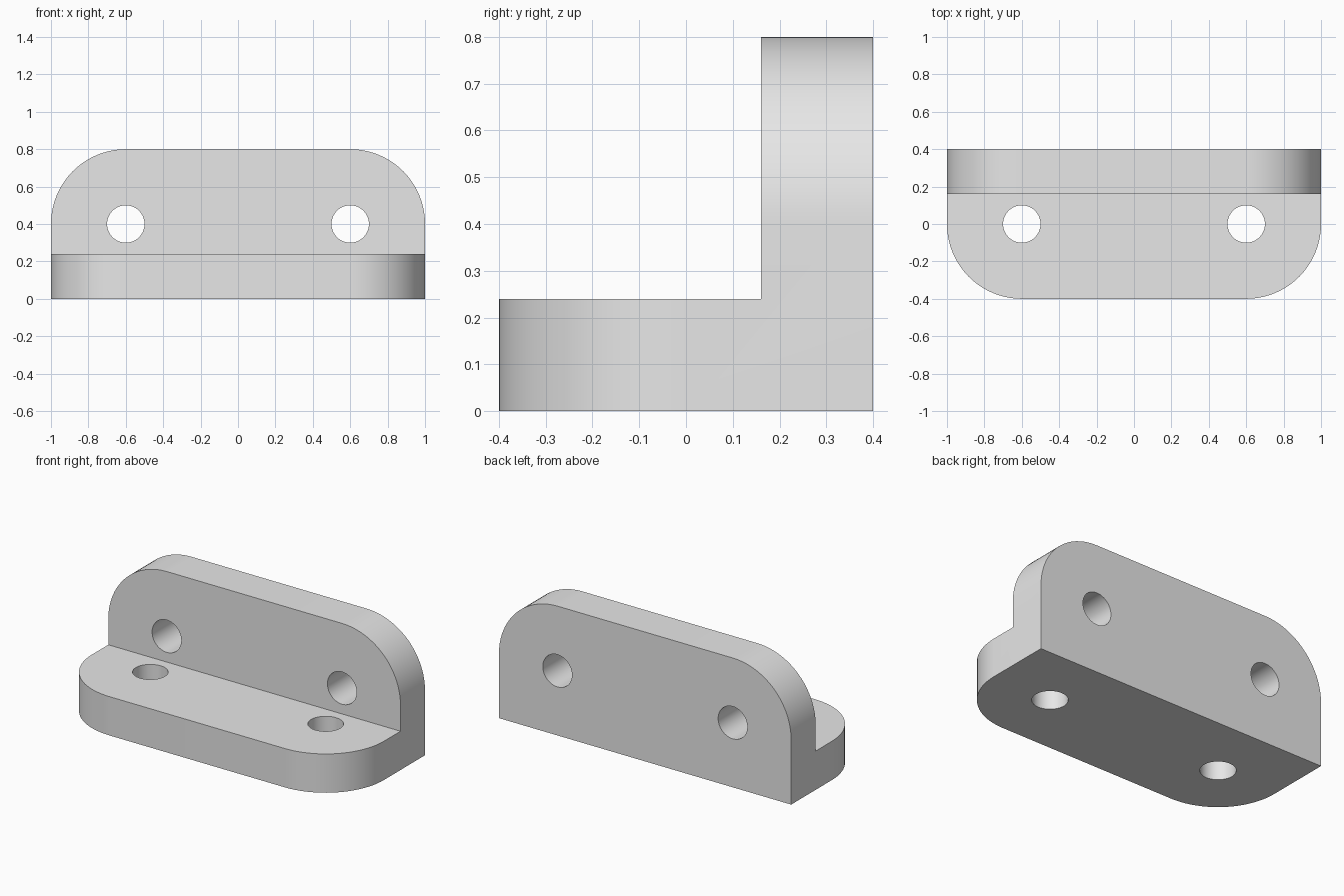
import bpy, bmesh, math
from mathutils import Matrix

default = bpy.data.objects.get("Cube")
if default:
    bpy.data.objects.remove(default, do_unlink=True)

WIDTH, DEPTH, HEIGHT, THICK = 2.0, 0.8, 0.8, 0.24
CORNER, HOLE, HOLE_X = 0.4, 0.1, 0.6
FRONT, BACK = -DEPTH / 2, DEPTH / 2

grey = bpy.data.materials.new("light grey")
grey.use_nodes = True
grey.diffuse_color = (0.8, 0.8, 0.8, 1)
grey.node_tree.nodes["Principled BSDF"].inputs["Base Color"].default_value = grey.diffuse_color


def make_object(name, bm):
    bmesh.ops.recalc_face_normals(bm, faces=bm.faces)
    mesh = bpy.data.meshes.new(name)
    bm.to_mesh(mesh)
    bm.free()
    mesh.materials.append(grey)
    obj = bpy.data.objects.new(name, mesh)
    bpy.context.collection.objects.link(obj)
    return obj


# L-shaped profile extruded across the width
profile = [(FRONT, 0), (BACK, 0), (BACK, HEIGHT), (BACK - THICK, HEIGHT),
           (BACK - THICK, THICK), (FRONT, THICK)]
bm = bmesh.new()
face = bm.faces.new([bm.verts.new((-WIDTH / 2, y, z)) for y, z in profile])
grown = bmesh.ops.extrude_face_region(bm, geom=[face])["geom"]
bmesh.ops.translate(bm, vec=(WIDTH, 0, 0),
                    verts=[v for v in grown if isinstance(v, bmesh.types.BMVert)])
bmesh.ops.recalc_face_normals(bm, faces=bm.faces)


# Round the outer corners of both plates
def is_corner(edge):
    a, b = (v.co for v in edge.verts)
    if abs(a.x - b.x) > 0.01:
        return False
    return all(abs(p.y - FRONT) < 0.001 for p in (a, b)) or \
        all(abs(p.z - HEIGHT) < 0.001 for p in (a, b))


bmesh.ops.bevel(bm, geom=[e for e in bm.edges if is_corner(e)], offset=CORNER,
                offset_type='OFFSET', segments=20, profile=0.5, affect='EDGES')
bracket = make_object("angle_bracket", bm)

# Drill two holes through the base and two through the upright
bm = bmesh.new()
for x in (-HOLE_X, HOLE_X):
    through_base = Matrix.Translation((x, 0, THICK / 2))
    through_upright = (Matrix.Translation((x, BACK - THICK / 2, HEIGHT / 2))
                       @ Matrix.Rotation(math.pi / 2, 4, 'X'))
    for place in (through_base, through_upright):
        bmesh.ops.create_cone(bm, cap_ends=True, segments=48, radius1=HOLE,
                              radius2=HOLE, depth=THICK + 0.04, matrix=place)
drill = make_object("hole_cutter", bm)
drill.hide_render = True

bpy.ops.object.select_all(action='DESELECT')
bracket.select_set(True)
bpy.context.view_layer.objects.active = bracket
cut = bracket.modifiers.new("holes", 'BOOLEAN')
cut.operation = 'DIFFERENCE'
cut.solver = 'EXACT'
cut.object = drill
bpy.ops.object.modifier_apply(modifier=cut.name)
bpy.data.objects.remove(drill, do_unlink=True)

bpy.ops.object.shade_smooth_by_angle(angle=math.radians(30))
